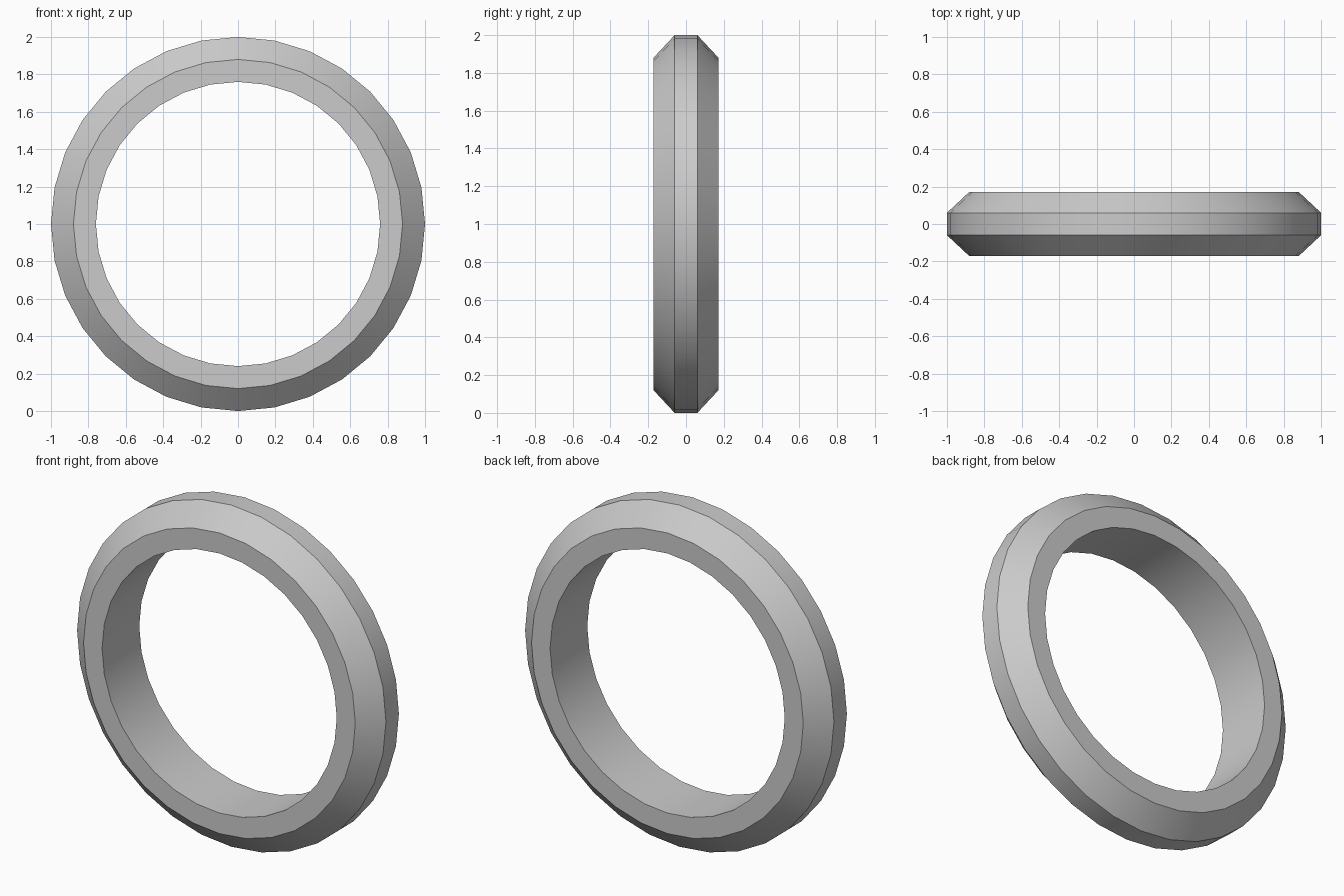
import bpy, bmesh
from math import sin, cos, pi, radians

if "Cube" in bpy.data.objects:
    bpy.data.objects.remove(bpy.data.objects["Cube"])

SIDES = 32
# ring cross-section: (radius, y)
PROFILE = [(0.76, -0.172), (0.88, -0.172), (1.0, -0.06),
           (1.0, 0.06), (0.88, 0.172), (0.76, 0.172)]

# sweep the bevelled profile around the y axis
bm = bmesh.new()
rings = []
for i in range(SIDES):
    a = 2 * pi * i / SIDES
    rings.append([bm.verts.new((r * cos(a), y, 1 + r * sin(a))) for r, y in PROFILE])
n = len(PROFILE)
for i in range(SIDES):
    a, b = rings[i], rings[(i + 1) % SIDES]
    for j in range(n):
        k = (j + 1) % n
        bm.faces.new((a[j], a[k], b[k], b[j]))
bmesh.ops.recalc_face_normals(bm, faces=bm.faces)

mesh = bpy.data.meshes.new("ring")
bm.to_mesh(mesh)
bm.free()
ring = bpy.data.objects.new("ring", mesh)
bpy.context.collection.objects.link(ring)

# smooth around the ring, crisp bevel edges
bpy.context.view_layer.objects.active = ring
ring.select_set(True)
bpy.ops.object.shade_smooth_by_angle(angle=radians(30))
